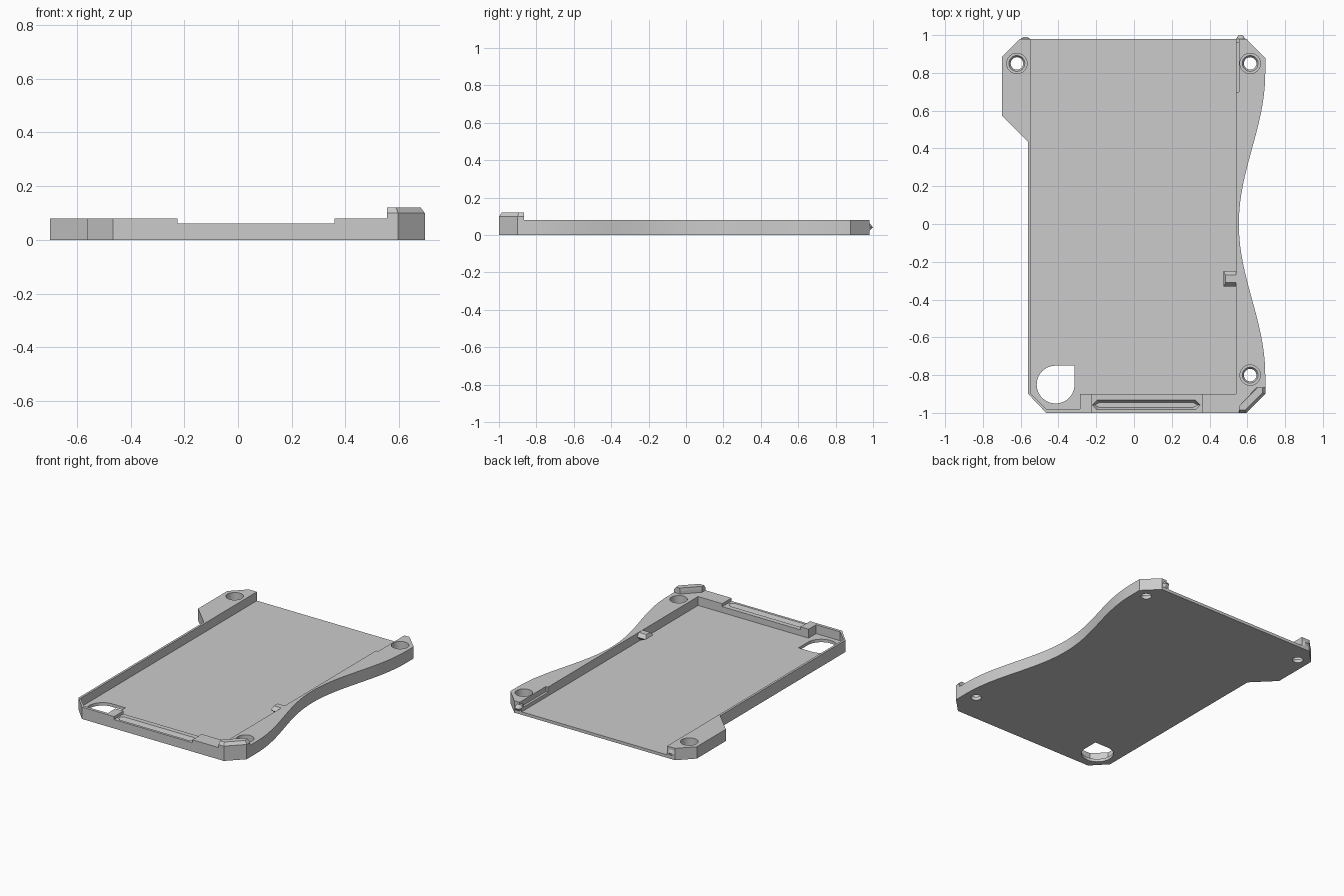
import bpy, bmesh, math

cube = bpy.data.objects.get("Cube")
if cube:
    bpy.data.objects.remove(cube, do_unlink=True)

grey = bpy.data.materials.new("plain_grey")
grey.use_nodes = True
grey.diffuse_color = (0.6, 0.6, 0.6, 1)
grey.node_tree.nodes["Principled BSDF"].inputs["Base Color"].default_value = (0.6, 0.6, 0.6, 1)


def loft(name, *layers):
    """Solid through (z, outline) layers, each with the same number of points."""
    bm = bmesh.new()
    rings = [[bm.verts.new((x, y, z)) for x, y in pts] for z, pts in layers]
    n = len(rings[0])
    for low, high in zip(rings, rings[1:]):
        for i in range(n):
            j = (i + 1) % n
            bm.faces.new((low[i], low[j], high[j], high[i]))
    bm.faces.new(rings[0][::-1])
    bm.faces.new(rings[-1])
    bmesh.ops.recalc_face_normals(bm, faces=bm.faces)
    mesh = bpy.data.meshes.new(name)
    bm.to_mesh(mesh)
    bm.free()
    mesh.materials.append(grey)
    obj = bpy.data.objects.new(name, mesh)
    bpy.context.collection.objects.link(obj)
    return obj


def prism(name, pts, low, high):
    return loft(name, (low, pts), (high, pts))


def box(x0, x1, y0, y1):
    return [(x0, y0), (x1, y0), (x1, y1), (x0, y1)]


def circle(cx, cy, r, n=32, sweep=math.tau):
    return [(cx + r * math.cos(math.pi / 2 + sweep * i / n),
             cy + r * math.sin(math.pi / 2 + sweep * i / n)) for i in range(n)]


def cut(target, cutter):
    """Subtract the cutter, apply the result and drop the helper."""
    mod = target.modifiers.new("cut", "BOOLEAN")
    mod.operation = "DIFFERENCE"
    mod.solver = "EXACT"
    mod.object = cutter
    cutter.hide_render = True
    bpy.context.view_layer.objects.active = target
    bpy.ops.object.modifier_apply(modifier=mod.name)
    bpy.data.objects.remove(cutter, do_unlink=True)


TOP, FLOOR = 0.08, 0.02

# Tray body, with a waisted right-hand edge
waist = []
for i in range(41):
    y = -0.8 + 0.04 * i
    waist.append((0.625 - 0.07 * math.cos(math.pi * y / 0.8), y))
outline = ([(-0.56, -0.9), (-0.465, -1), (0.595, -1), (0.695, -0.9)] + waist +
           [(0.695, 0.88), (0.595, 0.98), (-0.605, 0.98), (-0.7, 0.885),
            (-0.7, 0.575), (-0.56, 0.435)])
tray = prism("tray", outline, 0, TOP)

# Pocket, open at the back
pocket = [(-0.545, 1.1), (-0.545, -0.9), (-0.465, -0.98), (-0.285, -0.98),
          (-0.285, -0.9), (0.54, -0.9), (0.54, 1.1)]
cut(tray, prism("pocket_cutter", pocket, FLOOR, 0.2))

# Lowered front wall and its tapered groove
cut(tray, prism("front_wall_cutter", box(-0.225, 0.36, -1.1, -0.88), 0.06, 0.2))


def groove(inset):
    a, b, h = -0.22 + inset, 0.35 - inset, 0.025 - inset
    y = -0.958
    return [(a, y), (a + 0.025, y - h), (b - 0.025, y - h), (b, y),
            (b - 0.025, y + h), (a + 0.025, y + h)]


cut(tray, loft("groove_cutter", (0.035, groove(0.012)), (0.06, groove(0)), (0.1, groove(0))))

# Shallow step in the right wall near the back
cut(tray, prism("step_cutter", box(0.52, 0.556, 0.7, 1.1), 0.045, 0.2))

# Round opening with one square corner
opening = circle(-0.415, -0.85, 0.1, 36, math.pi * 1.5) + [(-0.315, -0.85), (-0.315, -0.75)]
cut(tray, prism("opening_cutter", opening, -0.1, 0.2))

# Stepped screw holes
for x, y in ((-0.62, 0.85), (0.615, 0.85), (0.615, -0.8)):
    cut(tray, loft("screw_cutter", *[(z, circle(x, y, r)) for z, r in (
        (-0.05, 0.033), (0.015, 0.033), (0.03, 0.042), (0.0301, 0.054), (0.15, 0.054))]))

# Raised corner stop with a bevelled outer edge
stop_low = [(0.555, -1), (0.595, -1), (0.695, -0.9), (0.695, -0.865), (0.65, -0.865), (0.555, -0.965)]
stop_top = [(0.555, -0.985), (0.588, -0.985), (0.68, -0.893), (0.68, -0.865),
            (0.655, -0.865), (0.555, -0.965)]
loft("corner_stop", (0.075, stop_low), (0.1, stop_low), (0.12, stop_top))

# Small retaining peg on the right wall
loft("retaining_peg",
     (0.025, box(0.53, 0.545, -0.3, -0.28)),
     (0.055, box(0.475, 0.545, -0.33, -0.25)),
     (0.079, box(0.485, 0.545, -0.31, -0.27)))

# Pointed catches on the back edge
for name, x0, x1, tip in (("right_catch", -0.6, -0.55, 0.99), ("left_catch", 0.54, 0.59, 1.0)):
    mid = [(x0, 0.96), (x1, 0.96), (x1, 0.98), (x1 - 0.015, tip), (x0 + 0.015, tip), (x0, 0.98)]
    flat = [(x, min(y, 0.979)) for x, y in mid]
    loft(name, (0.02, flat), (0.042, mid), (0.065, flat))

# Smooth the curved walls, keep the edges crisp
bpy.ops.object.select_all(action="DESELECT")
tray.select_set(True)
bpy.context.view_layer.objects.active = tray
bpy.ops.object.shade_smooth_by_angle(angle=math.radians(25))
